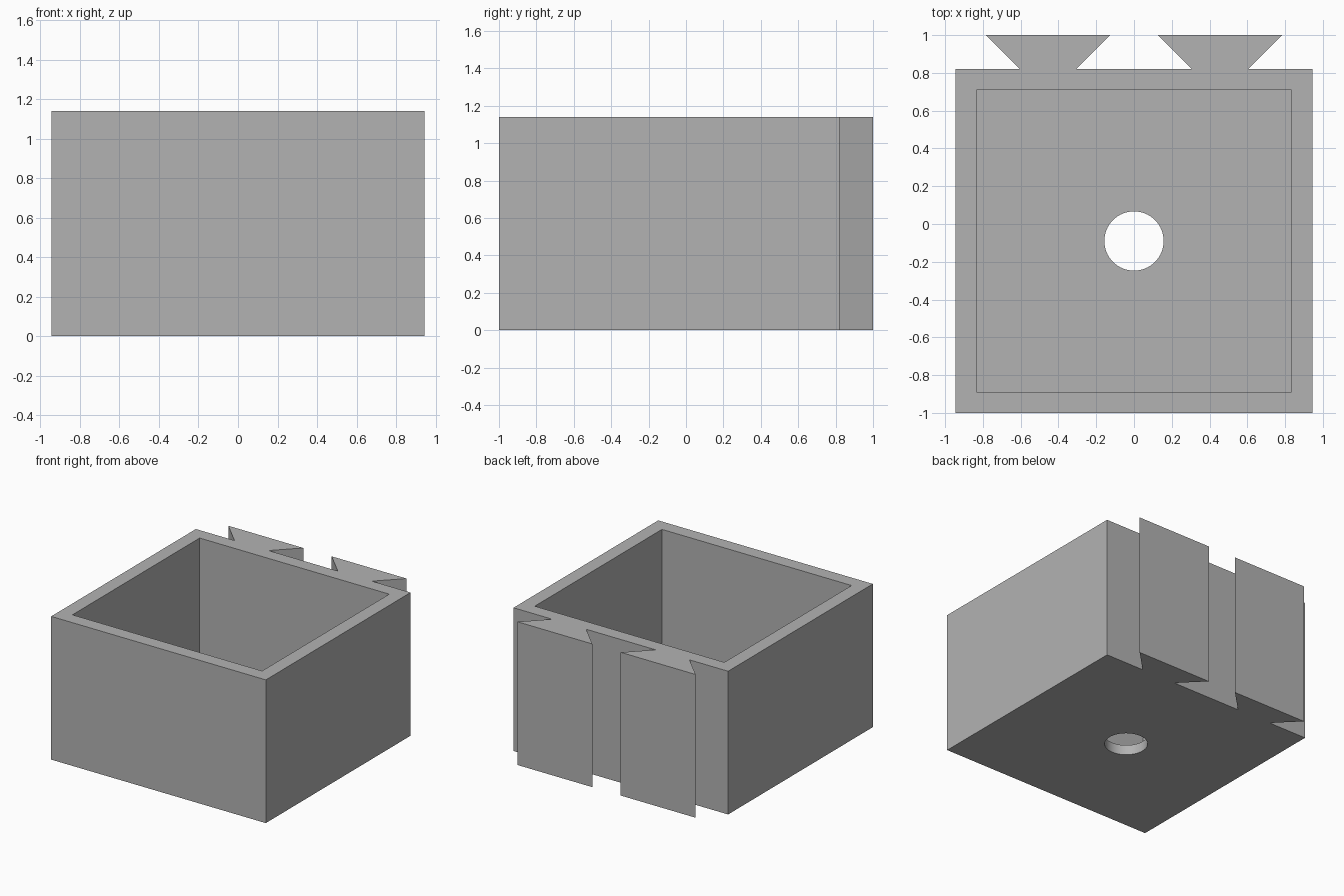
import bpy
import bmesh

if "Cube" in bpy.data.objects:
    bpy.data.objects.remove(bpy.data.objects["Cube"], do_unlink=True)

HEIGHT, FLOOR = 1.14, 0.08
HALF_X, FRONT, BACK, WALL = 0.945, -1.0, 0.82, 0.11
MID_Y = (FRONT + BACK) / 2

grey = bpy.data.materials.new("plain grey")
grey.use_nodes = True
grey.diffuse_color = (0.45, 0.45, 0.45, 1)
grey.node_tree.nodes["Principled BSDF"].inputs["Base Color"].default_value = (0.45, 0.45, 0.45, 1)


def prism(name, outline, bottom, top):
    """Extrude a plan outline upwards into a solid."""
    bm = bmesh.new()
    face = bm.faces.new([bm.verts.new((x, y, bottom)) for x, y in outline])
    grown = bmesh.ops.extrude_face_region(bm, geom=[face])["geom"]
    verts = [v for v in grown if isinstance(v, bmesh.types.BMVert)]
    bmesh.ops.translate(bm, vec=(0, 0, top - bottom), verts=verts)
    bmesh.ops.recalc_face_normals(bm, faces=bm.faces)
    mesh = bpy.data.meshes.new(name)
    bm.to_mesh(mesh)
    bm.free()
    mesh.materials.append(grey)
    obj = bpy.data.objects.new(name, mesh)
    bpy.context.collection.objects.link(obj)
    return obj


def cut(target, cutter):
    """Subtract a cutter, apply the result and drop the cutter."""
    mod = target.modifiers.new("cut", "BOOLEAN")
    mod.operation = "DIFFERENCE"
    mod.solver = "EXACT"
    mod.object = cutter
    bpy.context.view_layer.objects.active = target
    bpy.ops.object.modifier_apply(modifier=mod.name)
    bpy.data.objects.remove(cutter, do_unlink=True)


# Box body, with two dovetail rails in the back of its plan outline
rail = [(0.785, 1.0), (0.605, BACK), (0.305, BACK), (0.125, 1.0)]
left_half = [(HALF_X, FRONT), (HALF_X, BACK), rail[1], rail[0], rail[3], rail[2]]
right_half = [(-x, y) for x, y in reversed(left_half)]
box = prism("dovetail_box", left_half + right_half, 0, HEIGHT)

# Open cavity above the floor
x, y0, y1 = HALF_X - WALL, FRONT + WALL, BACK - WALL
cut(box, prism("cavity_cutter", [(-x, y0), (x, y0), (x, y1), (-x, y1)], FLOOR, HEIGHT + 0.1))

# Round drain hole through the floor
bpy.ops.mesh.primitive_cylinder_add(vertices=64, radius=0.157, depth=0.5, location=(0, MID_Y, 0))
hole = bpy.context.object
hole.name = "hole_cutter"
hole.data.materials.append(grey)
cut(box, hole)

# Smooth the hole wall, keep the box edges sharp
bpy.ops.object.select_all(action="DESELECT")
box.select_set(True)
bpy.context.view_layer.objects.active = box
bpy.ops.object.shade_smooth_by_angle()
